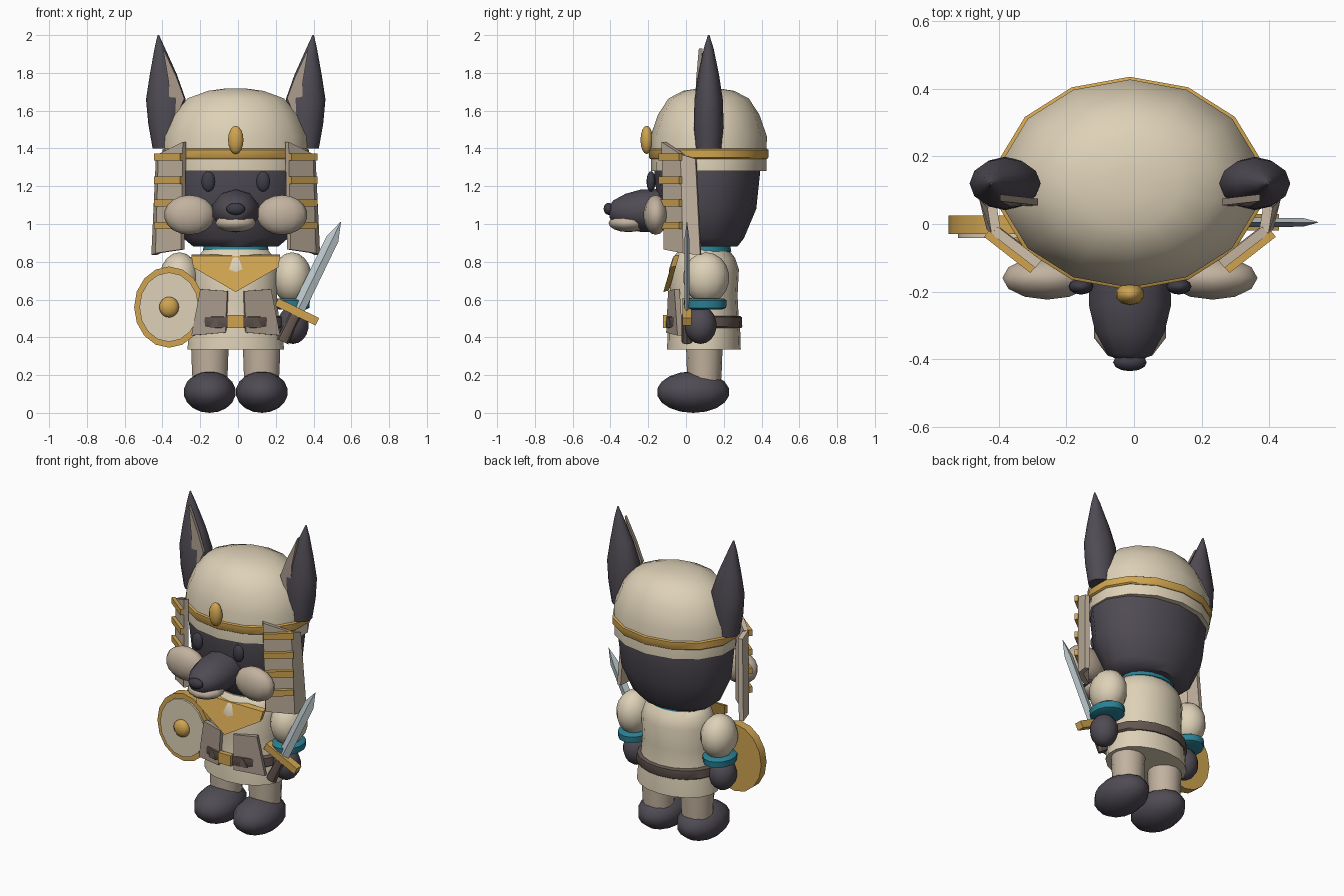
import bpy, bmesh, math
from mathutils import Matrix, Vector

if "Cube" in bpy.data.objects:
    bpy.data.objects.remove(bpy.data.objects["Cube"])

CX = -0.012   # symmetry axis of the figure


def material(name, r, g, b):
    m = bpy.data.materials.new(name)
    m.diffuse_color = [((c / 255 + 0.055) / 1.055) ** 2.4 for c in (r, g, b)] + [1]
    m.use_nodes = True
    m.node_tree.nodes["Principled BSDF"].inputs["Base Color"].default_value = m.diffuse_color
    return m


CREAM = material("cream cloth", 222, 209, 183)
TAN = material("tan fur", 194, 178, 159)
TAUPE = material("taupe leather", 168, 153, 139)
GOLD = material("gold", 208, 164, 80)
DARK = material("charcoal fur", 80, 75, 84)
BLACK = material("eye slate", 62, 60, 70)
TEAL = material("teal", 42, 130, 150)
STEEL = material("pale steel", 188, 200, 204)
BROWN = material("brown leather", 100, 86, 80)


def finish(name, bm, mat, matrix=None, angle=42):
    if matrix:
        bm.transform(matrix)
    bmesh.ops.recalc_face_normals(bm, faces=bm.faces)
    me = bpy.data.meshes.new(name)
    bm.to_mesh(me)
    bm.free()
    me.materials.append(mat)
    me.shade_smooth()
    me.set_sharp_from_angle(angle=math.radians(angle))
    ob = bpy.data.objects.new(name, me)
    bpy.context.collection.objects.link(ob)
    return ob


def ellipsoid(name, c, r, mat, seg=14, rings=9):
    bm = bmesh.new()
    bmesh.ops.create_uvsphere(bm, u_segments=seg, v_segments=rings, radius=1)
    return finish(name, bm, mat, Matrix.Translation(c) @ Matrix.Diagonal((*r, 1)), 60)


def loft(name, rings, mat, seg=14, matrix=None, angle=42):
    """Stack of ellipses (z, cx, cy, rx, ry), capped at both ends."""
    bm = bmesh.new()
    loops = []
    for z, cx, cy, rx, ry in rings:
        loops.append([bm.verts.new((cx + rx * math.sin(2 * math.pi * i / seg),
                                    cy - ry * math.cos(2 * math.pi * i / seg), z))
                      for i in range(seg)])
    for a, b in zip(loops, loops[1:]):
        for i in range(seg):
            j = (i + 1) % seg
            bm.faces.new((a[i], a[j], b[j], b[i]))
    bm.faces.new(loops[0])
    bm.faces.new(loops[-1])
    return finish(name, bm, mat, matrix, angle)


def plate(name, pts, depth, mat, matrix=None):
    """Polygon extruded along a vector."""
    bm = bmesh.new()
    front = [bm.verts.new(p) for p in pts]
    back = [bm.verts.new(Vector(p) + Vector(depth)) for p in pts]
    bm.faces.new(front)
    bm.faces.new(back)
    n = len(pts)
    for i in range(n):
        j = (i + 1) % n
        bm.faces.new((front[i], front[j], back[j], back[i]))
    return finish(name, bm, mat, matrix, 20)


def column(rings, cy):
    return [(z, CX, cy, rx, ry) for z, rx, ry in rings]


# Head and headdress
loft("head", column([(0.88, .23, .16), (0.925, .285, .195), (1.08, .355, .26),
                     (1.27, .375, .28), (1.42, .36, .27)], .112), DARK, angle=50)
loft("helmet", column([(1.28, .385, .305), (1.465, .387, .308), (1.58, .335, .268), (1.665, .262, .212),
                       (1.705, .15, .135), (1.718, .05, .05)], .12), CREAM, angle=50)
loft("helmet_band", column([(1.345, .39, .31), (1.352, .398, .316), (1.393, .398, .316),
                            (1.40, .385, .305)], .12), GOLD)
ellipsoid("forehead_gem", (CX, -.208, 1.445), (.043, .033, .075), GOLD, 10, 8)

# Muzzle
loft("muzzle", [(-.02, CX, 1.07, .125, .115), (.09, CX, 1.07, .128, .112), (.17, CX, 1.068, .108, .092),
                (.235, CX, 1.065, .07, .06), (.255, CX, 1.065, .035, .03)], DARK, 10,
     Matrix.Translation((0, -.15, 0)) @ Matrix.Rotation(math.pi / 2, 4, 'X'), 50)
ellipsoid("chin", (CX, -.305, 1.005), (.112, .105, .048), TAN, 10, 8)
ellipsoid("nose", (CX, -.41, 1.08), (.05, .026, .032), BLACK, 12, 8)

# Body
loft("tunic", column([(.335, .26, .195), (.42, .252, .193), (.52, .23, .183), (.62, .222, .178), (.76, .228, .185),
                      (.82, .21, .165), (.865, .17, .13)], .095), CREAM, 18, angle=50)
loft("belt", column([(.45, .253, .2), (.457, .262, .205), (.507, .258, .203), (.514, .24, .19)], .093), BROWN, 18)
loft("neck_ring", column([(.845, .14, .11), (.855, .175, .135), (.88, .17, .13), (.89, .13, .1)], .105), TEAL, 16)
plate("buckle", [(CX - .045, -.122, .45), (CX + .045, -.122, .45), (CX + .045, -.122, .518),
                 (CX - .045, -.122, .518)], (0, .03, 0), GOLD)
plate("chest_collar", [(CX - .235, -.065, .83), (CX + .235, -.065, .83), (CX + .225, -.082, .77),
                       (CX, -.12, .64), (CX - .225, -.082, .77)], (0, .03, .008), GOLD)

for s, side in ((-1, "right"), (1, "left")):
    def P(o, y, z):
        return (CX + s * o, y, z)

    # Ears
    loft(side + "_ear", [(z, CX + s * o, y, rx, ry) for z, o, y, rx, ry in (
        (1.40, .365, .12, .075, .07), (1.53, .37, .12, .093, .079), (1.66, .37, .12, .105, .075),
        (1.79, .383, .12, .072, .055), (1.93, .402, .12, .028, .026), (2.0, .41, .12, .004, .004))],
        DARK, 12, angle=55)
    plate(side + "_inner_ear", [P(.385, .068, 1.93), P(.315, .06, 1.78), P(.272, .055, 1.665), P(.325, .052, 1.54),
                                P(.35, .05, 1.6), P(.355, .052, 1.75)], (0, .02, 0), TAUPE)

    # Face
    ellipsoid(side + "_eye", P(.145, -.185, 1.225), (.037, .024, .055), BLACK, 12, 8)
    ellipsoid(side + "_cheek", P(.245, -.16, 1.048), (.135, .065, .105), TAN, 12, 9)

    # Side lappets of the headdress, with gold bars
    plate(side + "_lappet_front", [P(.28, -.13, 1.435), P(.41, -.03, 1.37), P(.425, -.015, .845),
                                   P(.29, -.118, .865)], (-s * .018, .022, 0), TAN)
    plate(side + "_lappet_side", [P(.41, -.03, 1.37), P(.423, .05, 1.345), P(.447, .075, .835),
                                  P(.425, -.015, .845)], (-s * .028, .006, 0), TAN)
    for k, z in enumerate((1.355, 1.232, 1.112, .992)):
        plate(f"{side}_lappet_bar_{k + 1}", [P(.295, -.145, z - .019), P(.432, -.038, z - .019),
                                             P(.418, -.02, z - .019), P(.28, -.127, z - .019)],
              (0, 0, .038), GOLD)

    # Arms
    ellipsoid(side + "_sleeve", P(.298, .107, .715), (.105, .122, .135), CREAM, 12, 9)
    loft(side + "_cuff", [(z, CX + s * .3, .102, r, r * 1.2) for z, r in (
        (.548, .075), (.556, .092), (.595, .095), (.606, .08))], TEAL, 14)
    ellipsoid(side + "_hand", P(.303, .077, .465), (.083, .085, .1), DARK, 12, 9)

    # Legs and feet
    loft(side + "_leg", [(z, CX + s * .137, .097, r, r * .95) for z, r in ((.12, .09), (.22, .097), (.44, .105))],
         TAN, 14)
    ellipsoid(side + "_foot", P(.138, .038, .11), (.138, .193, .11), DARK, 12, 9)

    # Hip guards with a small triangle mark
    plate(side + "_hip_guard", [P(.045, -.095, .645), P(.188, -.062, .655), P(.235, -.045, .41), P(.055, -.105, .425)],
          (-s * .008, .028, 0), TAUPE)
    plate(side + "_hip_mark", [P(.075, -.104, .452), P(.138, -.084, .452), P(.107, -.091, .508)],
          (0, .008, 0), BROWN)

# Round shield
SHIELD = Matrix.Translation((-.365, 0, .56)) @ Matrix.Rotation(math.pi / 2, 4, 'X')
loft("shield_rim", [(-.025, 0, 0, .185, .215), (.03, 0, 0, .185, .215)], GOLD, 16, SHIELD)
loft("shield_face", [(.02, 0, 0, .157, .184), (.042, 0, 0, .157, .184)], CREAM, 16, SHIELD)
ellipsoid("shield_boss", (-.365, -.045, .56), (.055, .035, .055), GOLD, 10, 8)

# Short sword
SWORD = Matrix.Translation((.312, .005, .535)) @ Matrix.Rotation(math.radians(26), 4, 'Y')
loft("sword_blade", [(0, 0, 0, .036, .014), (.43, 0, 0, .034, .013), (.53, 0, 0, .001, .001)], STEEL, 4, SWORD, 10)
plate("sword_guard", [(-.12, -.024, -.022), (.12, -.024, -.022), (.12, -.024, .022), (-.12, -.024, .022)],
      (0, .048, 0), GOLD, SWORD)
loft("sword_grip", [(-.175, 0, 0, .034, .03), (-.02, 0, 0, .03, .028)], BROWN, 8, SWORD)
